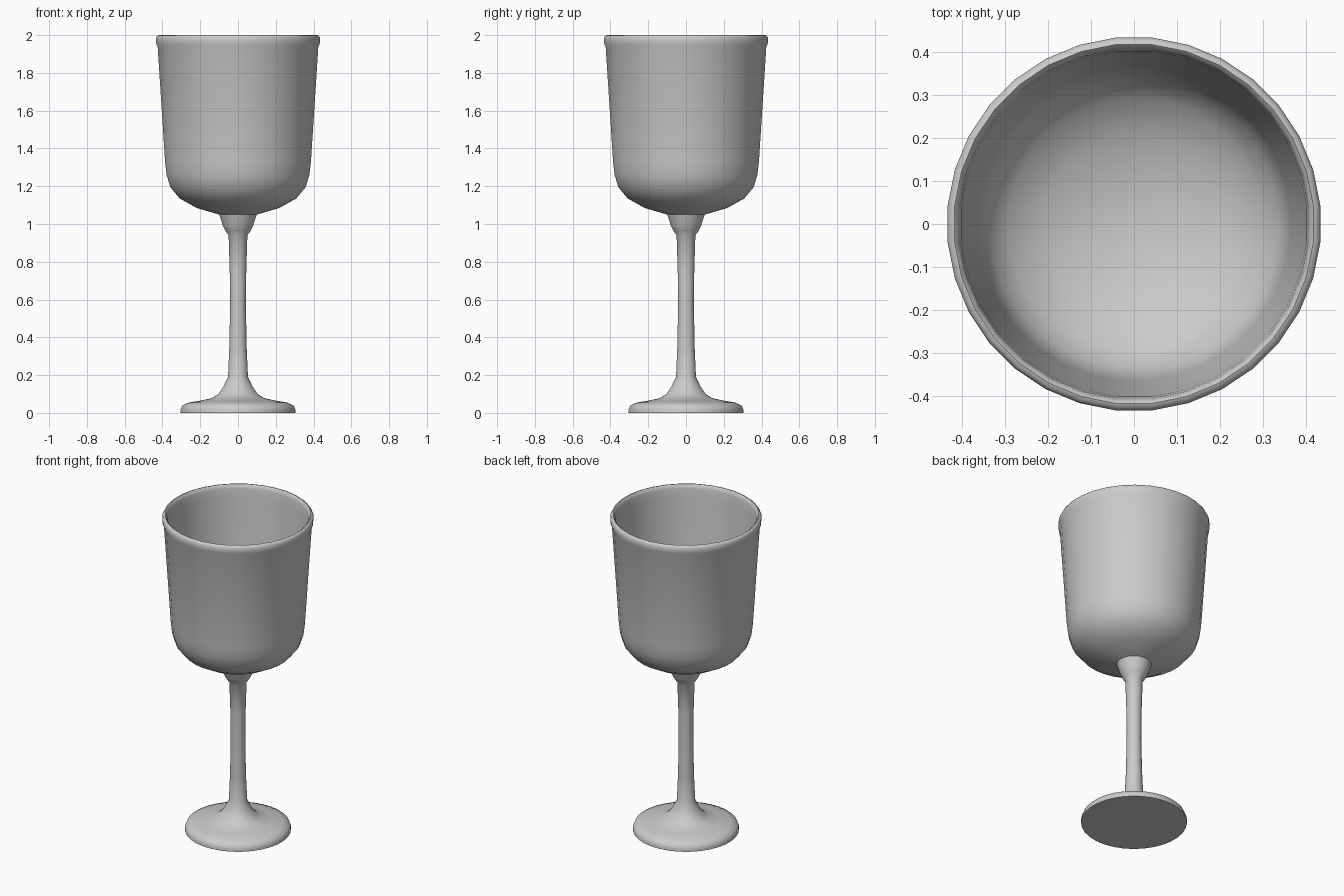
import bpy, bmesh, math

if "Cube" in bpy.data.objects:
    bpy.data.objects.remove(bpy.data.objects["Cube"])

SIDES = 32


def lathe(name, profile, sides=SIDES):
    """Revolve (radius, height) points round z; radius 0 makes a pole."""
    bm = bmesh.new()
    rings = []
    for r, z in profile:
        if r == 0:
            rings.append([bm.verts.new((0, 0, z))])
            continue
        ring = []
        for i in range(sides):
            a = 2 * math.pi * (i + 0.5) / sides
            ring.append(bm.verts.new((r * math.cos(a), r * math.sin(a), z)))
        rings.append(ring)
    for a, b in zip(rings, rings[1:]):
        for i in range(sides):
            j = (i + 1) % sides
            if len(a) == 1:
                bm.faces.new((a[0], b[j], b[i]))
            elif len(b) == 1:
                bm.faces.new((a[i], a[j], b[0]))
            else:
                bm.faces.new((a[i], a[j], b[j], b[i]))
    mesh = bpy.data.meshes.new(name)
    bm.to_mesh(mesh)
    bm.free()
    obj = bpy.data.objects.new(name, mesh)
    bpy.context.collection.objects.link(obj)
    bpy.ops.object.select_all(action='DESELECT')
    obj.select_set(True)
    bpy.context.view_layer.objects.active = obj
    bpy.ops.object.shade_smooth_by_angle(angle=math.radians(50))
    return obj


# Round foot, slender waisted stem and flared collar under the bowl
lathe("foot_and_stem", [
    (0, 0), (0.305, 0), (0.305, 0.018), (0.295, 0.04), (0.26, 0.055),
    (0.20, 0.065), (0.14, 0.078), (0.105, 0.10), (0.08, 0.135), (0.053, 0.19),
    (0.046, 0.35), (0.042, 0.57), (0.044, 0.75), (0.05, 0.94),
    (0.068, 0.965), (0.08, 0.99), (0.10, 1.05),
])

# Bowl: outer wall, rounded rim, inner wall and floor
lathe("bowl", [
    (0.10, 1.05), (0.22, 1.085), (0.31, 1.135), (0.36, 1.195), (0.38, 1.26),
    (0.388, 1.33), (0.427, 1.935), (0.435, 1.955), (0.436, 1.985), (0.429, 1.997),
    (0.42, 2.0), (0.412, 1.993), (0.408, 1.975), (0.404, 1.93),
    (0.366, 1.33), (0.357, 1.265), (0.338, 1.21), (0.295, 1.16),
    (0.21, 1.112), (0.10, 1.082), (0, 1.075),
])
